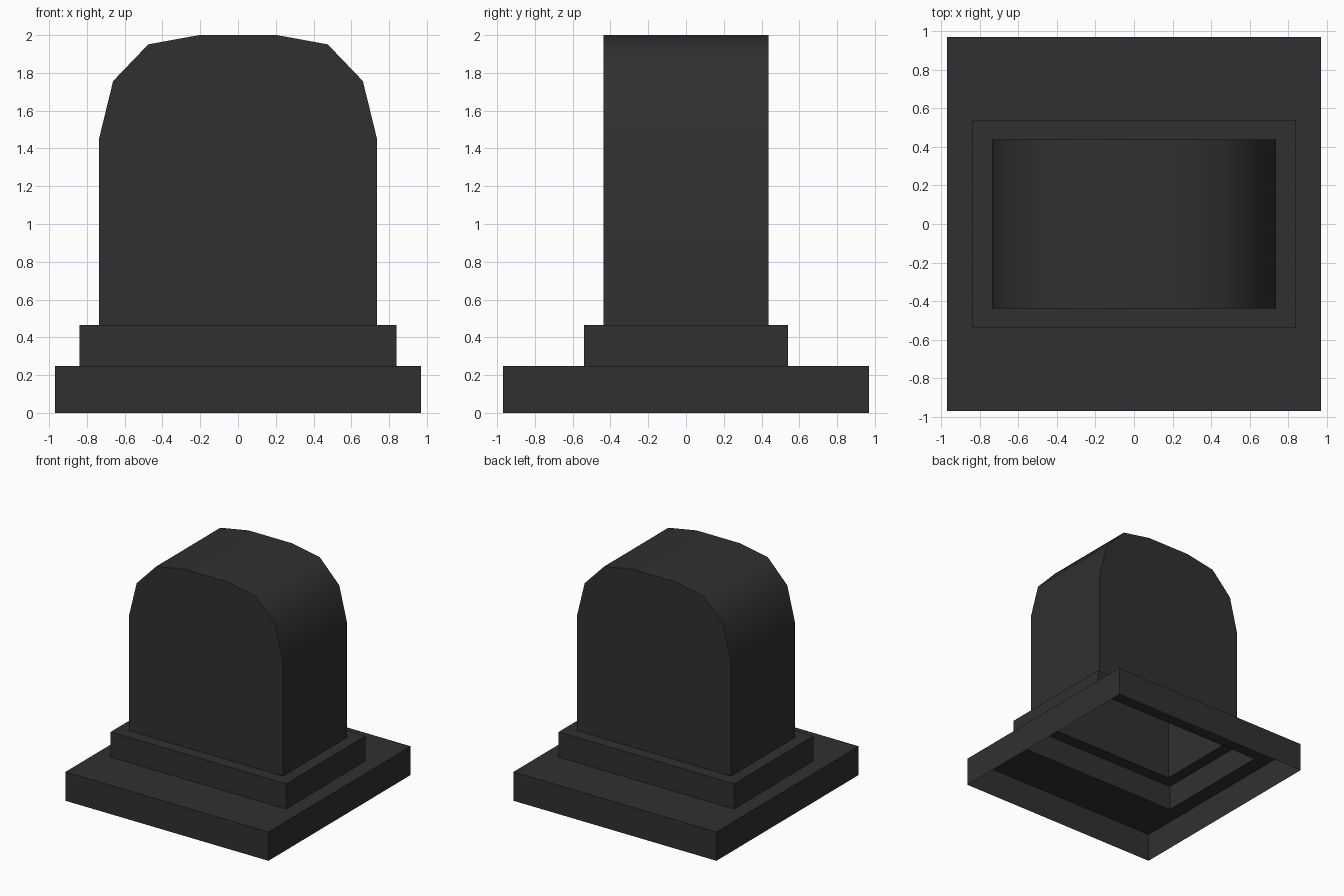
import bpy
import bmesh
import math

if "Cube" in bpy.data.objects:
    bpy.data.objects.remove(bpy.data.objects["Cube"])

stone = bpy.data.materials.new("dark stone")
stone.diffuse_color = (0.03, 0.03, 0.03, 1)
stone.use_nodes = True
stone.node_tree.nodes["Principled BSDF"].inputs["Base Color"].default_value = stone.diffuse_color


def finish(name, bm):
    """Turn the bmesh into an object with smooth faces and sharp corners."""
    bmesh.ops.recalc_face_normals(bm, faces=bm.faces)
    mesh = bpy.data.meshes.new(name)
    bm.to_mesh(mesh)
    bm.free()
    mesh.materials.append(stone)
    obj = bpy.data.objects.new(name, mesh)
    bpy.context.collection.objects.link(obj)
    bpy.ops.object.select_all(action='DESELECT')
    obj.select_set(True)
    bpy.context.view_layer.objects.active = obj
    bpy.ops.object.shade_smooth_by_angle(angle=math.radians(45))


def bridge(bm, a, b):
    """Join two rings of vertices with a strip of quads."""
    for i in range(len(a)):
        j = (i + 1) % len(a)
        bm.faces.new((a[i], a[j], b[j], b[i]))


def step(name, half, z0, z1, opening):
    """Hollow step: four walls and a ledge running in to the tier above."""
    bm = bmesh.new()
    rings = []
    for (x, y), z in ((half, z0), (half, z1), (opening, z1)):
        rings.append([bm.verts.new((sx * x, sy * y, z))
                      for sx, sy in ((-1, -1), (1, -1), (1, 1), (-1, 1))])
    bridge(bm, rings[0], rings[1])
    bridge(bm, rings[1], rings[2])
    finish(name, bm)


BASE, PLINTH, BODY = (0.97, 0.97), (0.838, 0.541), (0.736, 0.438)
Z_BASE, Z_PLINTH = 0.248, 0.465

# Two hollow steps, open underneath
step("base_slab", BASE, 0.0, Z_BASE, PLINTH)
step("plinth", PLINTH, Z_BASE, Z_PLINTH, BODY)

# Headstone: arched profile mirrored in x, open at the bottom
half = [(BODY[0], Z_PLINTH), (BODY[0], 1.45), (0.661, 1.757),
        (0.475, 1.951), (0.205, 2.0)]
profile = half + [(-x, z) for x, z in reversed(half)]
bm = bmesh.new()
front = [bm.verts.new((x, -BODY[1], z)) for x, z in profile]
back = [bm.verts.new((x, BODY[1], z)) for x, z in profile]
bm.faces.new(front)
bm.faces.new(back[::-1])
for i in range(len(profile) - 1):
    bm.faces.new((front[i], back[i], back[i + 1], front[i + 1]))
finish("headstone", bm)
